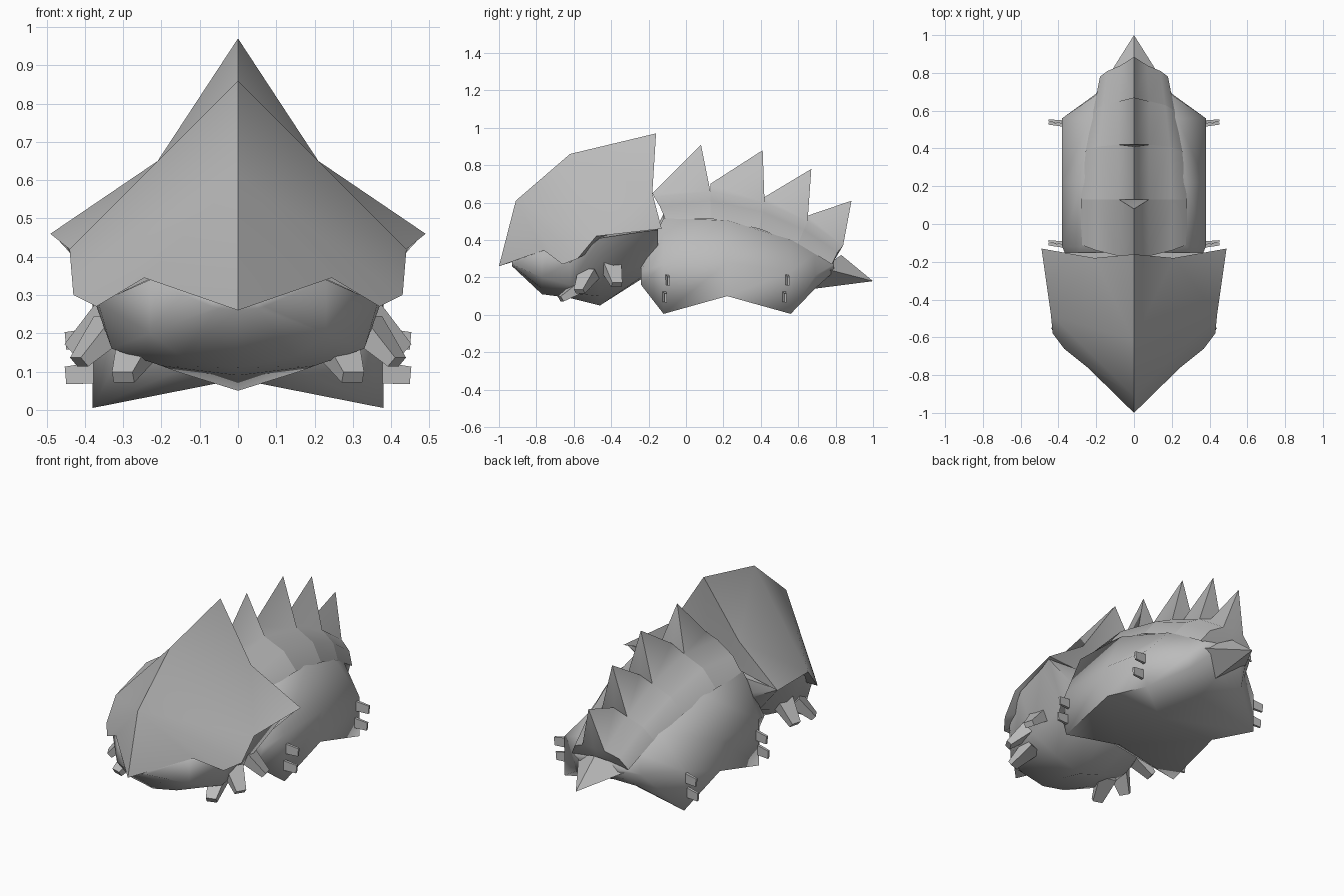
import bpy, bmesh, math
from mathutils import Vector

cube = bpy.data.objects.get("Cube")
if cube:
    bpy.data.objects.remove(cube, do_unlink=True)

grey = bpy.data.materials.new("stone_grey")
grey.use_nodes = True
colour = (0.5, 0.5, 0.5, 1)
grey.diffuse_color = colour
grey.node_tree.nodes["Principled BSDF"].inputs["Base Color"].default_value = colour


def build(name, verts, faces, angle=30):
    """Half mesh on the +x side, mirrored over the centre plane."""
    bm = bmesh.new()
    vs = [bm.verts.new(v) for v in verts]
    for f in faces:
        bm.faces.new([vs[i] for i in f])
    mirrored = bmesh.ops.duplicate(bm, geom=bm.verts[:] + bm.edges[:] + bm.faces[:])["geom"]
    for v in mirrored:
        if isinstance(v, bmesh.types.BMVert):
            v.co.x *= -1
    bmesh.ops.remove_doubles(bm, verts=bm.verts[:], dist=0.0005)
    bmesh.ops.recalc_face_normals(bm, faces=bm.faces[:])
    mesh = bpy.data.meshes.new(name)
    bm.to_mesh(mesh)
    bm.free()
    mesh.materials.append(grey)
    obj = bpy.data.objects.new(name, mesh)
    bpy.context.collection.objects.link(obj)
    bpy.ops.object.select_all(action="DESELECT")
    obj.select_set(True)
    bpy.context.view_layer.objects.active = obj
    bpy.ops.object.shade_smooth_by_angle(angle=math.radians(angle))


def loft(name, rings, angle):
    """Half shell through rings of (y, [(x, z), ...]), capped at both ends."""
    n = len(rings[0][1])
    verts = [(x, y, z) for y, pts in rings for x, z in pts]
    faces = [(r * n + i, r * n + i + 1, r * n + n + i + 1, r * n + n + i)
             for r in range(len(rings) - 1) for i in range(n - 1)]
    last = (len(rings) - 1) * n
    faces += [tuple(range(n)), tuple(range(last, last + n))]
    build(name, verts, faces, angle)


# Head shield: pointed rim, central ridge, shallow hollow back
rim = [(0, -1, .26), (.245, -.76, .345), (.37, -.66, .27), (.43, -.58, .3),
       (.44, -.48, .42), (.49, -.13, .46), (.21, -.18, .65), (0, -.16, .97)]
ridge = [(0, -.91, .61), (0, -.62, .86)]
hollow = [(0, -.22, .5)]
R1, R2, C = 8, 9, 10
front = [(0, 1, R1), (1, 2, R1), (2, 3, R1), (3, 4, R1), (R1, 4, R2),
         (R2, 4, 6), (4, 5, 6), (R2, 6, 7)]
back = [(i, i + 1, C) for i in range(7)]
build("head_shield", rim + ridge + hollow, front + back, 65)

# Rounded jaw, its upper edge meeting the shield rim
loft("jaw", [
    (-.93, [(0, .26), (.05, .265), (.07, .27), (.05, .29), (0, .3)]),
    (-.77, [(0, .11), (.15, .14), (.23, .2), (.23, .34), (0, .4)]),
    (-.62, [(0, .09), (.2, .115), (.33, .16), (.365, .28), (0, .45)]),
    (-.46, [(0, .05), (.16, .1), (.33, .18), (.42, .41), (0, .45)]),
    (-.24, [(0, .19), (.15, .2), (.3, .26), (.455, .443), (0, .48)]),
    (-.15, [(0, .32), (.15, .33), (.32, .37), (.48, .455), (0, .48)]),
], 70)

# Body with four splayed lower corners
loft("body", [
    (-.24, [(0, .17), (.3, .16), (.33, .23), (.26, .27), (0, .3)]),
    (-.12, [(0, .08), (.38, .005), (.38, .27), (.28, .515), (0, .54)]),
    (.22, [(0, .1), (.37, .1), (.38, .28), (.28, .505), (0, .53)]),
    (.56, [(0, .08), (.38, .005), (.38, .23), (.23, .4), (0, .45)]),
    (.69, [(0, .14), (.18, .14), (.2, .21), (.19, .33), (0, .38)]),
    (.79, [(0, .2), (.09, .23), (.13, .25), (.16, .27), (0, .31)]),
], 75)

# Tail spike
build("tail", [(0, 1, .18), (0, .83, .32), (.17, .73, .25), (0, .69, .14)],
      [(0, 1, 2), (0, 2, 3), (1, 2, 3)])

# Back plates: each rises from a shared shell to a swept-back point
shoulders = [(.08, -.17, .63), (.08, .13, .66), (.08, .42, .6), (.08, .65, .5), (.07, .84, .37)]
flanks = [(.2, -.14, .58), (.2, .13, .61), (.19, .41, .55), (.165, .63, .455), (.14, .81, .335)]
hems = [(.28, -.11, .51), (.28, .13, .515), (.255, .39, .46), (.215, .6, .38), (.18, .78, .27)]
starts = [(-.18, .65), (.13, .7), (.42, .63), (.65, .53)]
points = [(.08, .91), (.41, .88), (.67, .78), (.885, .61)]
for k in range(4):
    near, far = ([row[j] for row in (shoulders, flanks, hems)] for j in (k, k + 1))
    verts = [(0, *starts[k]), *near, (0, *points[k]), *far,
             (0, *far[0][1:]), (0, *far[2][1:])]
    build(f"back_plate_{k + 1}", verts,
          [(0, 1, 5, 4), (1, 2, 6, 5), (2, 3, 7, 6), (4, 5, 8), (8, 5, 6, 7, 9)], 45)


# Tapered claws
def claw(name, base, tip, wide, narrow):
    base, tip = Vector(base), Vector(tip)
    turn = (tip - base).to_track_quat("Z", "Y")
    corners = [(-1, -1), (1, -1), (1, 1), (-1, 1)]
    verts = [p + turn @ Vector((a * s[0], b * s[1], 0))
             for p, s in ((base, wide), (tip, narrow)) for a, b in corners]
    sides = [(i, (i + 1) % 4, (i + 1) % 4 + 4, i + 4) for i in range(4)]
    build(name, verts, sides + [(0, 1, 2, 3), (4, 5, 6, 7)])


for k, (base, tip) in enumerate([((.26, -.54, .17), (.3, -.67, .085)),
                                 ((.33, -.52, .22), (.415, -.57, .125)),
                                 ((.33, -.4, .26), (.435, -.37, .16))]):
    claw(f"head_claws_{k + 1}", base, tip, (.05, .035), (.028, .016))

for leg, y in (("front", -.1), ("rear", .54)):
    for level, z, shift in (("lower", .09, -.008), ("upper", .18, .008)):
        claw(f"{leg}_{level}_claws", (.34, y + shift - .012, z + .01),
             (.45, y + shift, z), (.01, .03), (.006, .023))
